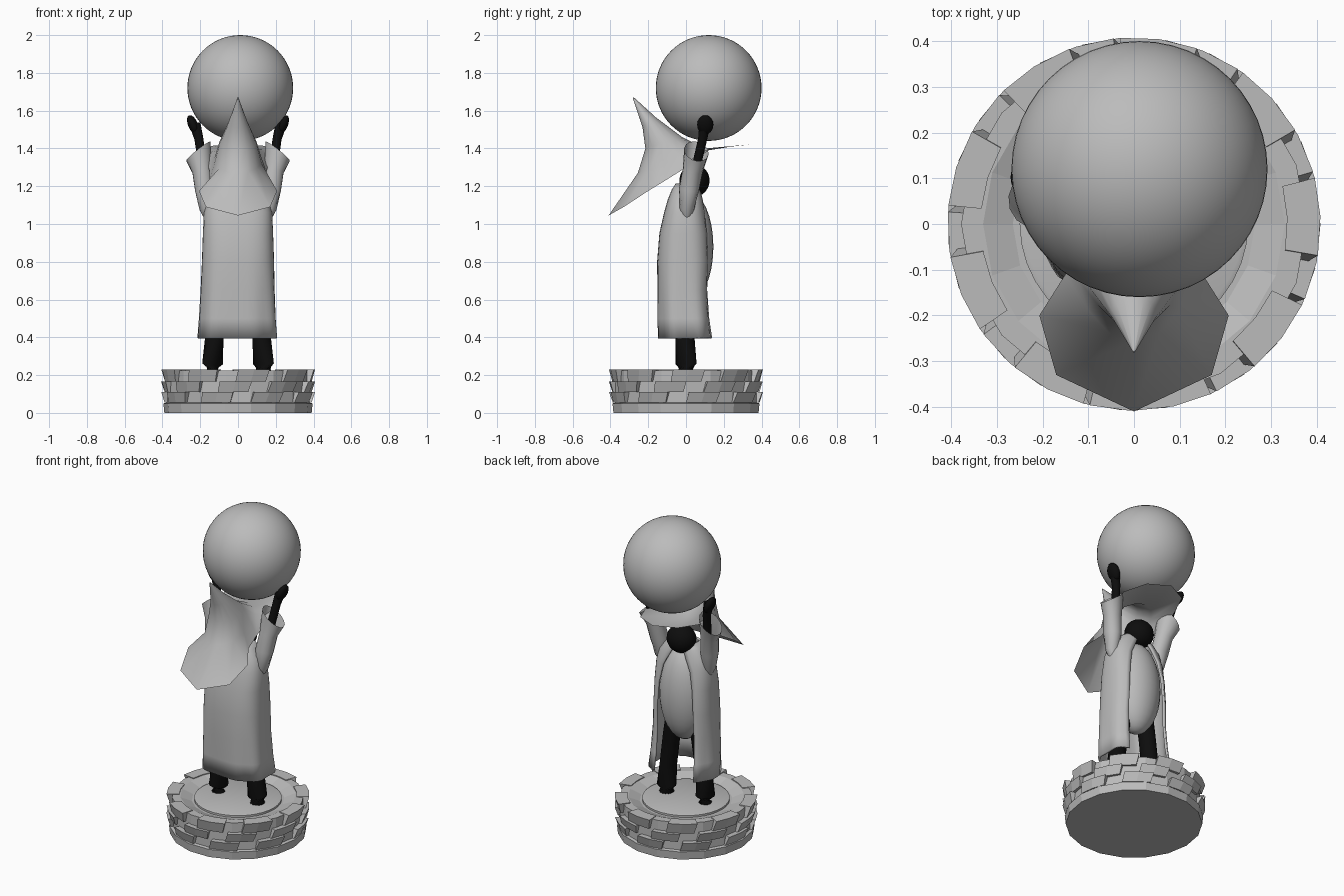
import bpy, bmesh, math
from math import sin, cos, pi, radians
from mathutils import Vector

if "Cube" in bpy.data.objects:
    bpy.data.objects.remove(bpy.data.objects["Cube"])


def material(name, v):
    m = bpy.data.materials.new(name)
    m.diffuse_color = (v, v, v, 1)
    m.use_nodes = True
    m.node_tree.nodes["Principled BSDF"].inputs["Base Color"].default_value = m.diffuse_color
    return m


GREY = material("stone_grey", 0.5)
BLACK = material("black", 0.004)


def finish(name, bm, mat, smooth=None):
    me = bpy.data.meshes.new(name)
    bm.to_mesh(me)
    bm.free()
    ob = bpy.data.objects.new(name, me)
    bpy.context.collection.objects.link(ob)
    me.materials.append(mat)
    if smooth:
        bpy.ops.object.select_all(action='DESELECT')
        ob.select_set(True)
        bpy.context.view_layer.objects.active = ob
        bpy.ops.object.shade_smooth_by_angle(angle=radians(smooth))
    return ob


def loft(name, rings, mat, closed=True, caps=(False, False), smooth=50):
    """Skin a list of equal-length point rings."""
    bm = bmesh.new()
    vs = [[bm.verts.new(p) for p in r] for r in rings]
    n = len(vs[0])
    for a, b in zip(vs, vs[1:]):
        for i in range(n if closed else n - 1):
            j = (i + 1) % n
            bm.faces.new((a[i], a[j], b[j], b[i]))
    if caps[0]:
        bm.faces.new(vs[0][::-1])
    if caps[1]:
        bm.faces.new(vs[-1])
    bmesh.ops.remove_doubles(bm, verts=bm.verts, dist=1e-5)
    bmesh.ops.recalc_face_normals(bm, faces=bm.faces)
    return finish(name, bm, mat, smooth)


def tube(name, path, mat, n=14, caps=(True, True)):
    """Path of (x, y, z, radius) points."""
    rings = []
    for i, (x, y, z, r) in enumerate(path):
        a = Vector(path[max(i - 1, 0)][:3])
        b = Vector(path[min(i + 1, len(path) - 1)][:3])
        q = (b - a).to_track_quat('Z', 'Y')
        rings.append([Vector((x, y, z)) + q @ Vector((r * cos(2 * pi * k / n), r * sin(2 * pi * k / n), 0))
                      for k in range(n)])
    return loft(name, rings, mat, True, caps)


def ball(name, c, r, mat, u=24, v=16, rot=0):
    bm = bmesh.new()
    bmesh.ops.create_uvsphere(bm, u_segments=u, v_segments=v, radius=1)
    bmesh.ops.scale(bm, vec=r, verts=bm.verts)
    ob = finish(name, bm, mat, 60)
    ob.location = c
    ob.rotation_euler = (0, rot, 0)
    return ob


def circle(r, z, n=18, off=0):
    return [(r * cos(2 * pi * k / n + off), r * sin(2 * pi * k / n + off), z) for k in range(n)]


# Round plinth with a sunken dish and central disc
loft("plinth", [circle(r, z) for r, z in ((0.39, 0), (0.395, 0.05), (0.378, 0.055), (0.378, 0.225),
                                          (0.33, 0.225), (0.265, 0.2))],
     GREY, caps=(True, True), smooth=None)
loft("plinth_disc", [circle(r, z, 36) for r, z in ((0.25, 0.19), (0.25, 0.212), (0.24, 0.216))],
     GREY, caps=(True, True), smooth=30)

# Staggered courses of protruding stones
for row, (z0, z1, off) in enumerate(((0.055, 0.11, 0), (0.11, 0.165, 14), (0.165, 0.23, 28))):
    bm = bmesh.new()
    for k in range(9):
        a0 = radians(k * 40 + off)
        wedge = []
        for z, ro, da in ((z0, 0.39, 0), (z1, 0.408, 0.04)):
            angs = [a0 + da + radians(t) for t in (0, 12, 24)]
            wedge.append([bm.verts.new((ro * cos(a), ro * sin(a), z)) for a in angs] +
                         [bm.verts.new((0.335 * cos(a), 0.335 * sin(a), z)) for a in reversed(angs)])
        lo, hi = wedge
        bm.faces.new(lo[::-1])
        bm.faces.new(hi)
        for i in range(6):
            j = (i + 1) % 6
            bm.faces.new((lo[i], lo[j], hi[j], hi[i]))
    finish("stone_course_%d" % (row + 1), bm, GREY)

# Legs, sleeves, arms and hands, one per side
for s, side in ((-1, "left"), (1, "right")):
    tube(side + "_leg", [(s * 0.135, 0, 0.205, 0.054), (s * 0.135, 0, 0.26, 0.056), (s * 0.125, -0.005, 0.40, 0.05),
                         (s * 0.10, 0, 0.58, 0.05), (s * 0.08, 0, 0.72, 0.05)], BLACK)
    sl = tube(side + "_sleeve", [(s * 0.155, 0.005, 1.02, 0.018), (s * 0.165, 0.005, 1.08, 0.04),
                                 (s * 0.175, 0.015, 1.18, 0.053), (s * 0.19, 0.035, 1.28, 0.053),
                                 (s * 0.21, 0.055, 1.385, 0.066)], GREY, caps=(True, False))
    # slant the cuff so the inner edge rides higher
    for v in sl.data.vertices:
        if v.co.z > 1.32:
            v.co.z += (0.21 - s * v.co.x) * 0.6
    tube(side + "_arm", [(s * 0.18, 0.04, 1.2, 0.024), (s * 0.19, 0.06, 1.33, 0.024), (s * 0.207, 0.088, 1.45, 0.024),
                         (s * 0.228, 0.1, 1.53, 0.03)], BLACK)
    ball(side + "_hand", (s * 0.238, 0.102, 1.525), (0.026, 0.043, 0.055), BLACK, 12, 8, s * 0.4)

# Belly and head
ball("belly", (0, 0.015, 0.88), (0.15, 0.13, 0.29), GREY)
ball("head", (0, 0.045, 1.23), (0.088, 0.08, 0.085), BLACK, 20, 12)

# Long robe, open along the +y side
rings = []
# z, half width, back y, front y, opening half angle
for z, w, yb, yf, gap in ((0.395, 0.205, -0.14, 0.15, 36), (0.5, 0.197, -0.143, 0.135, 36),
                          (0.65, 0.19, -0.145, 0.125, 36), (0.8, 0.185, -0.147, 0.13, 36),
                          (0.95, 0.18, -0.135, 0.12, 33), (1.06, 0.175, -0.11, 0.10, 25),
                          (1.13, 0.155, -0.09, 0.085, 15), (1.18, 0.115, -0.07, 0.07, 10),
                          (1.21, 0.08, -0.05, 0.06, 8)):
    ring = []
    for k in range(33):
        a = radians(gap + (360 - 2 * gap) * k / 32)
        sx, cy = sin(a), cos(a)
        p = 0.72
        x = w * math.copysign(abs(sx) ** p, sx)
        y = (yb + yf) / 2 + (yf - yb) / 2 * math.copysign(abs(cy) ** p, cy)
        fold = 1 + 0.03 * sin(7 * a) * max(0, (0.8 - z) / 0.4)
        ring.append((x * min(fold, 1.02), y * fold, z))
    rings.append(ring)
robe = loft("robe", rings, GREY, closed=False)
mod = robe.modifiers.new("thickness", 'SOLIDIFY')
mod.thickness = 0.012
mod.offset = 0

# Pointed hat tipped backwards, with a swept brim
brim = [(0, 0.335, 1.42), (0.13, 0.27, 1.415), (0.19, 0.13, 1.40), (0.15, -0.03, 1.28),
        (0.15, -0.11, 1.23), (0.207, -0.2, 1.175), (0.17, -0.33, 1.09), (0, -0.41, 1.045)]


def hat_ring(fy, fz, by, bz, w):
    pts = []
    for k in range(14):
        a = 2 * pi * k / 14
        c = (1 + cos(a)) / 2
        pts.append((w * sin(a), by + (fy - by) * c, bz + (fz - bz) * c))
    return pts


loft("hat", [hat_ring(-0.278, 1.672, -0.282, 1.668, 0.002), hat_ring(-0.16, 1.565, -0.23, 1.51, 0.05),
             hat_ring(-0.02, 1.46, -0.215, 1.40, 0.10), hat_ring(0.10, 1.40, -0.255, 1.27, 0.128),
             brim + [(-x, y, z) for x, y, z in brim[-2:0:-1]]], GREY, caps=(True, False))

# Great sphere held overhead
ball("sphere", (0.012, 0.12, 1.72), (0.28, 0.28, 0.28), GREY, 48, 32)
